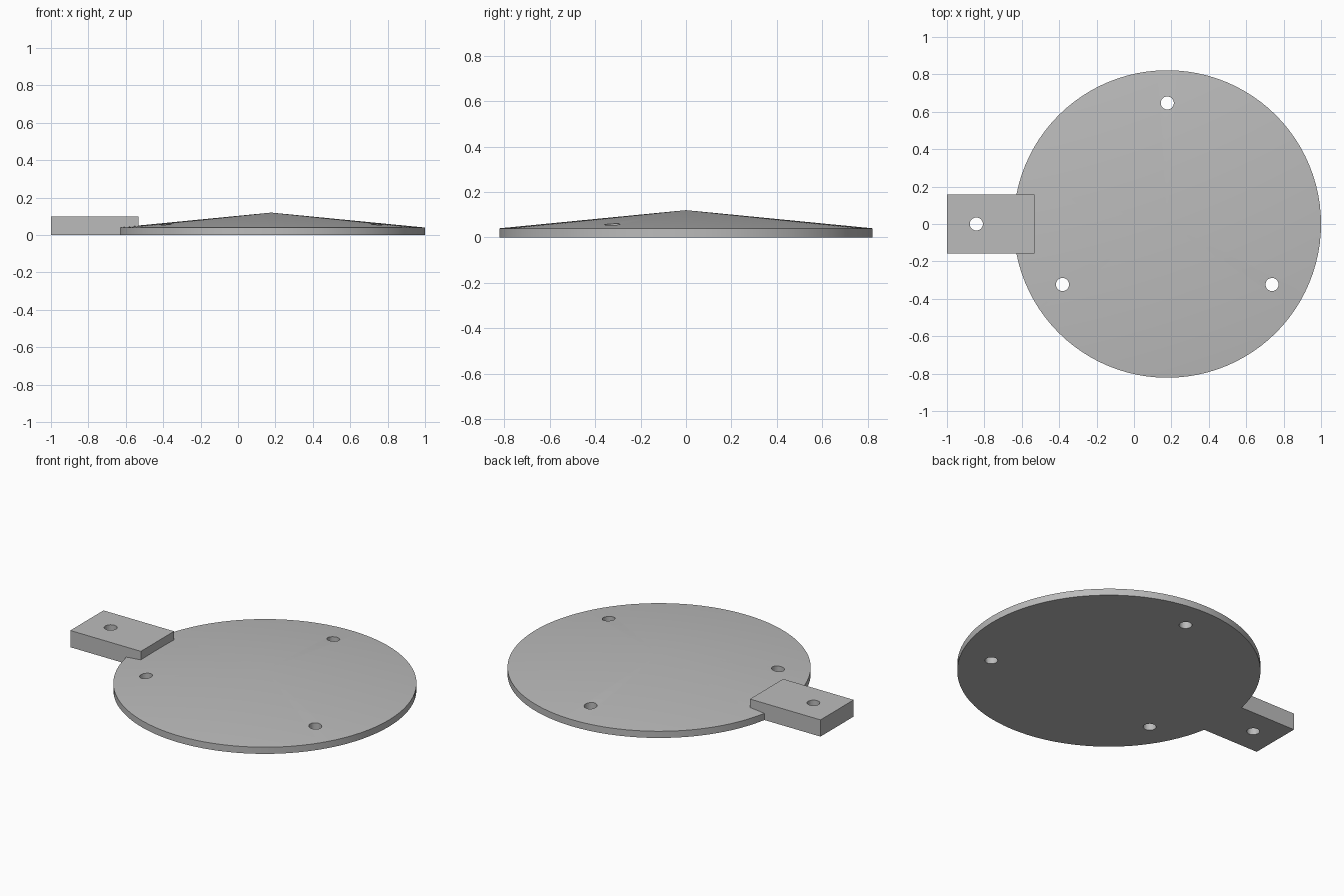
import bpy, bmesh, math
from mathutils import Matrix

if "Cube" in bpy.data.objects:
    bpy.data.objects.remove(bpy.data.objects["Cube"], do_unlink=True)

CENTRE_X = 0.178
RADIUS = 0.822
RIM_Z, APEX_Z = 0.04, 0.12
HOLE_R = 0.035
BOLT_CIRCLE = 0.647

grey = bpy.data.materials.new("plain grey")
grey.use_nodes = True
colour = (0.5, 0.5, 0.5, 1)
grey.diffuse_color = colour
grey.node_tree.nodes["Principled BSDF"].inputs["Base Color"].default_value = colour


def make(name, bm):
    bmesh.ops.recalc_face_normals(bm, faces=bm.faces)
    mesh = bpy.data.meshes.new(name)
    bm.to_mesh(mesh)
    bm.free()
    mesh.materials.append(grey)
    ob = bpy.data.objects.new(name, mesh)
    bpy.context.collection.objects.link(ob)
    return ob


def boolean(target, other, operation):
    mod = target.modifiers.new(other.name, "BOOLEAN")
    mod.operation = operation
    mod.solver = "EXACT"
    mod.object = other
    bpy.context.view_layer.objects.active = target
    bpy.ops.object.modifier_apply(modifier=mod.name)
    bpy.data.objects.remove(other, do_unlink=True)


# Round plate: a short cylinder whose top face rises to a shallow cone
bm = bmesh.new()
bmesh.ops.create_cone(bm, cap_ends=True, segments=96, radius1=RADIUS, radius2=RADIUS,
                      depth=RIM_Z, matrix=Matrix.Translation((CENTRE_X, 0, RIM_Z / 2)))
top = max(bm.faces, key=lambda f: f.calc_center_median().z)
apex = bmesh.ops.poke(bm, faces=[top])["verts"][0]
apex.co.z = APEX_Z
plate = make("domed_plate", bm)

# Rectangular mounting tab at the right edge
bm = bmesh.new()
size = (0.467, 0.314, 0.1)
bmesh.ops.create_cube(bm, size=1, matrix=Matrix.Translation((-1 + size[0] / 2, 0, size[2] / 2))
                      @ Matrix.Diagonal((*size, 1)))
boolean(plate, make("mounting_tab", bm), "UNION")

# Through holes: three around the plate, one in the tab
holes = [(-0.843, 0)]
for i in range(3):
    a = math.radians(90 + 120 * i)
    holes.append((CENTRE_X + BOLT_CIRCLE * math.cos(a), BOLT_CIRCLE * math.sin(a)))
for x, y in holes:
    bm = bmesh.new()
    bmesh.ops.create_cone(bm, cap_ends=True, segments=32, radius1=HOLE_R, radius2=HOLE_R,
                          depth=1, matrix=Matrix.Translation((x, y, 0)))
    cutter = make("hole_cutter", bm)
    cutter.hide_render = True
    boolean(plate, cutter, "DIFFERENCE")

# Smooth the curved walls while keeping real edges sharp
bpy.ops.object.select_all(action="DESELECT")
plate.select_set(True)
bpy.context.view_layer.objects.active = plate
bpy.ops.object.shade_smooth_by_angle(angle=math.radians(5))
